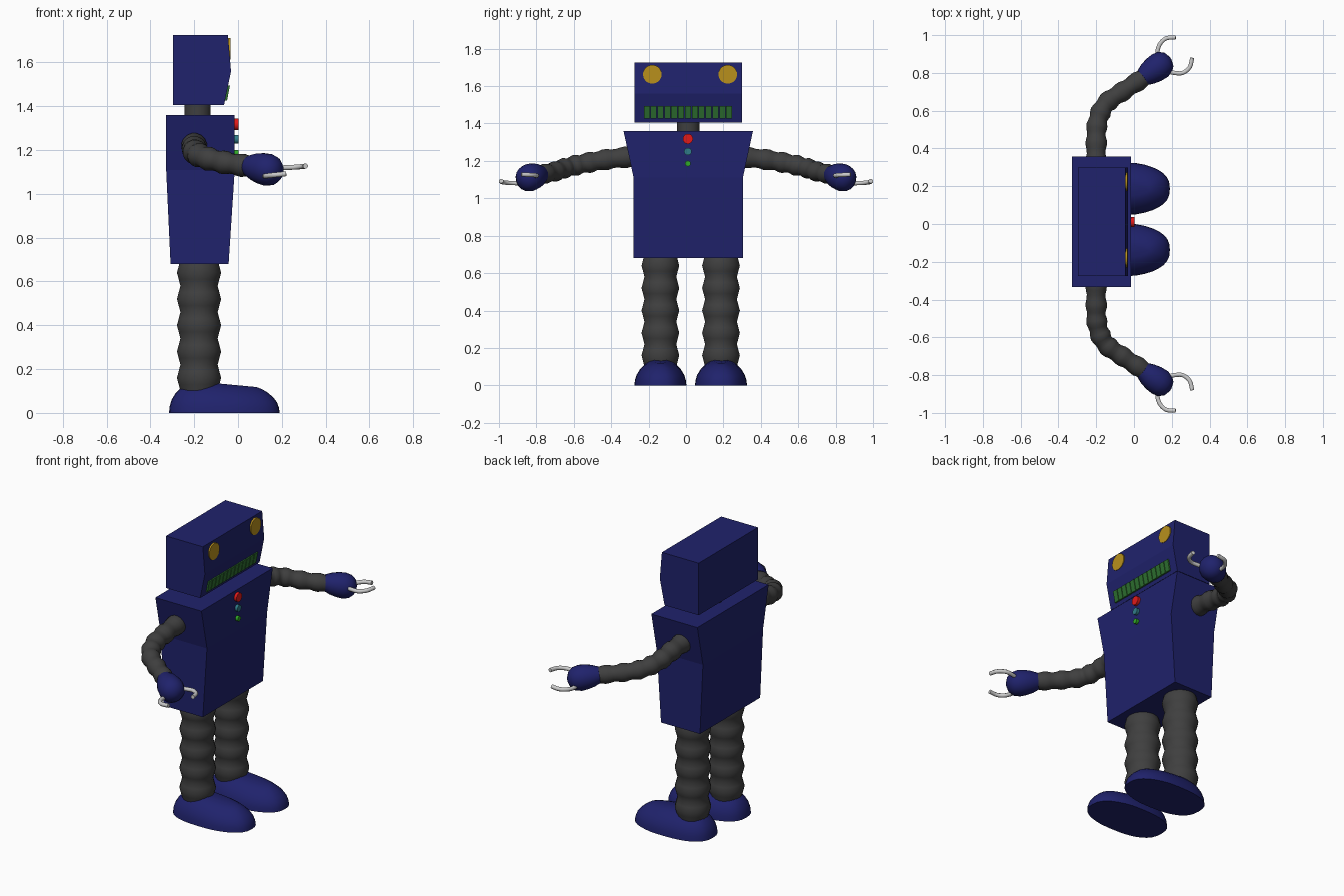
import bpy, bmesh, math
from mathutils import Vector

if "Cube" in bpy.data.objects:
    bpy.data.objects.remove(bpy.data.objects["Cube"])


def material(name, rgb):
    m = bpy.data.materials.new(name)
    m.diffuse_color = (*rgb, 1)
    m.use_nodes = True
    m.node_tree.nodes["Principled BSDF"].inputs["Base Color"].default_value = m.diffuse_color
    return m


NAVY = material("navy", (0.014, 0.016, 0.15))
RUBBER = material("rubber", (0.05, 0.05, 0.05))
GOLD = material("gold", (0.48, 0.28, 0.012))
GREEN = material("tooth_green", (0.027, 0.16, 0.03))
RED = material("red", (0.75, 0.01, 0.01))
TEAL = material("teal", (0.03, 0.2, 0.25))
LIME = material("lime", (0.03, 0.4, 0.02))
STEEL = None


def loft(name, rings, mat, smooth=None):
    """Skin a list of equal-length vertex rings and cap both ends."""
    bm = bmesh.new()
    vs = [[bm.verts.new(p) for p in r] for r in rings]
    n = len(rings[0])
    for a, b in zip(vs, vs[1:]):
        for i in range(n):
            j = (i + 1) % n
            bm.faces.new((a[i], a[j], b[j], b[i]))
    bm.faces.new(vs[0][::-1])
    bm.faces.new(vs[-1])
    bmesh.ops.recalc_face_normals(bm, faces=bm.faces)
    mesh = bpy.data.meshes.new(name)
    bm.to_mesh(mesh)
    bm.free()
    ob = bpy.data.objects.new(name, mesh)
    bpy.context.collection.objects.link(ob)
    if mat:
        mesh.materials.append(mat)
    if smooth:
        bpy.ops.object.select_all(action='DESELECT')
        ob.select_set(True)
        bpy.context.view_layer.objects.active = ob
        bpy.ops.object.shade_smooth_by_angle(angle=math.radians(smooth))
    return ob


def tube(name, pts, radii, mat, sides=16, smooth=40, ref=(0, 0, 1)):
    """Round section of varying radius swept along points."""
    pts = [Vector(p) for p in pts]
    rings = []
    for i, p in enumerate(pts):
        d = (pts[min(i + 1, len(pts) - 1)] - pts[max(i - 1, 0)]).normalized()
        u = d.cross(Vector(ref)).normalized()
        v = u.cross(d)
        angles = [2 * math.pi * (k + 0.5) / sides for k in range(sides)]
        rings.append([p + (u * math.cos(a) + v * math.sin(a)) * radii[i] for a in angles])
    return loft(name, rings, mat, smooth)


def curve(ctrl, steps):
    """Catmull-Rom samples through the control points."""
    c = [Vector(p) for p in ctrl]
    c = [2 * c[0] - c[1]] + c + [2 * c[-1] - c[-2]]
    out = []
    for a, b, d, e in zip(c, c[1:], c[2:], c[3:]):
        for k in range(steps):
            t = k / steps
            out.append(0.5 * (2 * b + (d - a) * t + (2 * a - 5 * b + 4 * d - e) * t * t
                              + (3 * b - a - 3 * d + e) * t ** 3))
    return out + [c[-2]]


def rect(x0, x1, yc, hw, z, z1=None):
    z1 = z if z1 is None else z1
    return [(x0, yc - hw, z), (x1, yc - hw, z1), (x1, yc + hw, z1), (x0, yc + hw, z)]


def disc(name, y, z, r, x0, x1, mat):
    return tube(name, [(x0, y, z), (x1, y, z)], [r, r], mat, 24)


YC = 0.012  # centre line of head and torso

# Torso, neck and head
loft("torso", [rect(-.308, -.043, YC, .292, .68), rect(-.328, -.015, YC, .292, 1.11),
               rect(-.328, -.015, YC, .346, 1.36)], NAVY)
tube("neck", [(-.184, YC, 1.33), (-.184, YC, 1.43)], [.06, .06], RUBBER, 20, ref=(1, 0, 0))
loft("head", [rect(-.296, -.064, YC, .288, 1.405), rect(-.296, -.032, YC, .288, 1.56),
              rect(-.296, -.046, YC, .288, 1.725)], NAVY)

# Eyes and chest buttons
for y in (-.18, .223):
    disc("eye", y, 1.663, .05, -.07, -.034, GOLD)
for label, z, r, mat in (("red", 1.318, .027, RED), ("teal", 1.25, .02, TEAL), ("green", 1.186, .015, LIME)):
    disc(label + "_button", .01, z, r, -.04, .002, mat)

# Row of teeth following the slope of the lower face
for i in range(13):
    y = -.228 + .0367 * (i + .5)
    loft("tooth", [rect(-.08, -.05, y, .0162, 1.427), rect(-.08, -.037, y, .0162, 1.494)], GREEN)

# Ribbed legs and rounded feet
for y in (-.137, .187):
    n = 20
    zs = [.1 + .6 * k / n for k in range(n + 1)]
    tube("leg", [(-.178, y, z) for z in zs],
         [.094 - .008 * math.cos(2 * math.pi * 5 * k / n) for k in range(n + 1)],
         RUBBER, 20, ref=(1, 0, 0))
    rings = []
    for z, inset in ((0, 0), (.03, .003), (.06, .012), (.09, .03), (.115, .055), (.13, .078), (.14, .105)):
        ring = []
        for k in range(32):
            a = 2 * math.pi * k / 32
            c, s = math.cos(a), math.sin(a)
            x = -.0625 + (.2525 - inset) * math.copysign(abs(c) ** .78, c)
            w = (.139 - inset) * math.copysign(abs(s) ** .78, s)
            w *= 1 - .1 * max(0, x) / .19
            drop = 1 - .2 * min(1, max(0, x + .15) / .3)
            ring.append((x, y + w, z * drop))
        rings.append(ring)
    loft("foot", rings, NAVY, 50)

# Ribbed arms, hands and two-fingered claws, mirrored across y
ARM = [(-.2, .27, 1.225), (-.2, .42, 1.208), (-.193, .54, 1.187), (-.15, .635, 1.165),
       (-.055, .705, 1.142), (.06, .78, 1.125)]
HAND = [(.045, .773, 1.13), (.075, .795, 1.123), (.105, .816, 1.117), (.135, .837, 1.11),
        (.163, .857, 1.104), (.183, .871, 1.1), (.192, .877, 1.098)]
HAND_R = [.046, .062, .071, .074, .066, .044, .012]
OUTER = [(.125, .88, 1.08), (.125, .92, 1.081), (.14, .957, 1.083), (.172, .984, 1.087), (.22, .988, 1.092)]
INNER = [(.17, .81, 1.118), (.215, .8, 1.12), (.258, .8, 1.122), (.295, .83, 1.125), (.308, .88, 1.127)]
for s in (1, -1):
    def flip(pts):
        return [(p[0], p[1] * s, p[2]) for p in pts]
    path = curve(ARM, 6)
    n = len(path) - 1
    tube("arm", flip(path), [.055 - .006 * k / n - .0045 * math.cos(2 * math.pi * 7 * k / n)
                             for k in range(n + 1)], RUBBER)
    tube("hand", flip(HAND), HAND_R, NAVY, 16, 50)
    for name, pts in (("outer_claw", OUTER), ("inner_claw", INNER)):
        path = curve(pts, 3)
        tube(name, flip(path), [.012] * len(path), STEEL, 8, 50)
